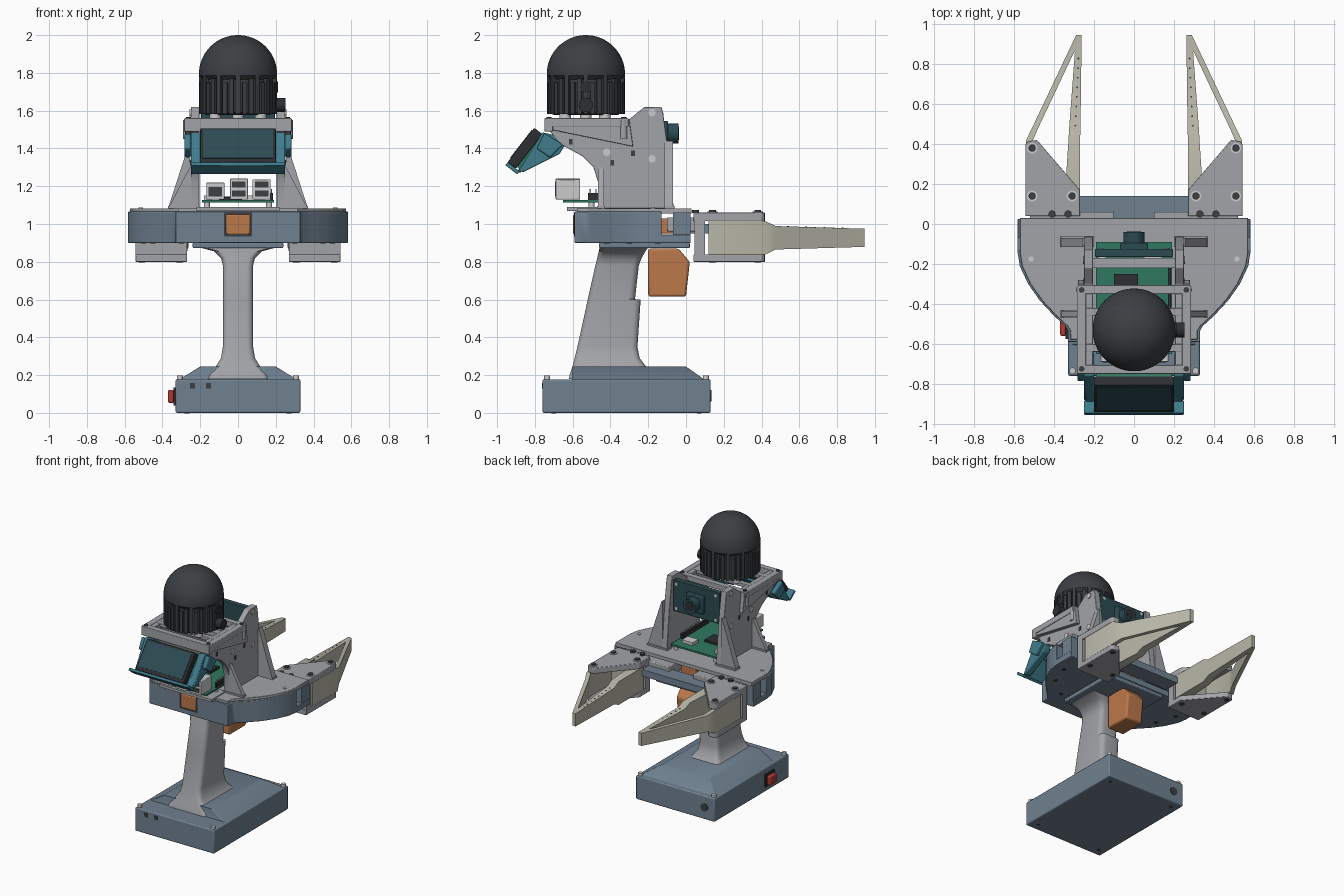
import bpy, bmesh, math
from mathutils import Matrix, Vector

if "Cube" in bpy.data.objects:
    bpy.data.objects.remove(bpy.data.objects["Cube"])

COL = dict(slate=(.16, .22, .28), grey=(.36, .37, .39), beige=(.49, .48, .40), orange=(.50, .19, .07),
           black=(.025, .028, .032), dark=(.045, .05, .055), teal=(.05, .20, .26), deep=(.025, .07, .085),
           green=(.03, .19, .12), red=(.45, .04, .03), metal=(.55, .55, .55))
MAT = {}
for k, c in COL.items():
    MAT[k] = bpy.data.materials.new(k)
    MAT[k].diffuse_color = (*c, 1)


def finish(name, bm, mat, mirror=False, bevel=0):
    bmesh.ops.recalc_face_normals(bm, faces=bm.faces)
    me = bpy.data.meshes.new(name)
    bm.to_mesh(me)
    bm.free()
    me.polygons.foreach_set("use_smooth", [True] * len(me.polygons))
    me.set_sharp_from_angle(angle=math.radians(32))
    me.materials.append(MAT[mat])
    ob = bpy.data.objects.new(name, me)
    bpy.context.collection.objects.link(ob)
    if bevel:
        b = ob.modifiers.new("bevel", 'BEVEL')
        b.width, b.segments, b.limit_method = bevel, 2, 'ANGLE'
    if mirror:
        m = ob.modifiers.new("mirror", 'MIRROR')
        m.use_mirror_merge = False
    return ob


def add_box(bm, x0, x1, y0, y1, z0, z1, mtx=Matrix()):
    t = Matrix.Translation(((x0 + x1) / 2, (y0 + y1) / 2, (z0 + z1) / 2))
    bmesh.ops.create_cube(bm, size=1, matrix=mtx @ t @ Matrix.Diagonal((x1 - x0, y1 - y0, z1 - z0, 1)))


def boxes(name, items, mat, mirror=False, bevel=0, mtx=Matrix()):
    bm = bmesh.new()
    for b in items:
        add_box(bm, *b, mtx)
    return finish(name, bm, mat, mirror, bevel)


def cyls(name, centres, r, h, mat, axis='z', mirror=False, seg=24):
    rot = {'z': Matrix(), 'x': Matrix.Rotation(math.pi / 2, 4, 'Y'), 'y': Matrix.Rotation(math.pi / 2, 4, 'X')}[axis]
    bm = bmesh.new()
    for c in centres:
        bmesh.ops.create_cone(bm, cap_ends=True, segments=seg, radius1=r, radius2=r, depth=h,
                              matrix=Matrix.Translation(c) @ rot)
    return finish(name, bm, mat, mirror)


def loft(name, rings, mat, mirror=False, bevel=0):
    bm = bmesh.new()
    vs = [[bm.verts.new(p) for p in r] for r in rings]
    for a, b in zip(vs, vs[1:]):
        for i in range(len(a)):
            j = (i + 1) % len(a)
            bm.faces.new((a[i], a[j], b[j], b[i]))
    bm.faces.new(vs[0])
    bm.faces.new(vs[-1])
    return finish(name, bm, mat, mirror, bevel)


def prism(name, pts, axis, lo, hi, mat, mirror=False, bevel=0):
    put = {'x': lambda p, d: (d, *p), 'y': lambda p, d: (p[0], d, p[1]), 'z': lambda p, d: (*p, d)}[axis]
    return loft(name, [[put(p, d) for p in pts] for d in (lo, hi)], mat, mirror, bevel)


def rring(z, y0, y1, hx, r):
    out = []
    for cx, cy, a in ((hx - r, y1 - r, 0), (r - hx, y1 - r, 90), (r - hx, y0 + r, 180), (hx - r, y0 + r, 270)):
        for i in range(6):
            t = math.radians(a + 18 * i)
            out.append((cx + r * math.cos(t), cy + r * math.sin(t), z))
    return out


# Battery base
boxes("base_box", [(-.33, .33, -.76, .13, 0, .178)], 'slate', bevel=.008)
loft("base_raised_lid", [rring(.175, -.605, .1, .315, .01), rring(.245, -.6, 0, .2, .01)], 'slate')
cyls("base_corner_screw", [(.308, -.735, .185), (.308, .105, .185)], .016, .025, 'metal', mirror=True)
boxes("switch_frame", [(-.342, -.325, -.575, -.465, .04, .135)], 'black')
boxes("switch_rocker", [(-.37, -.34, -.56, -.48, .052, .122)], 'red', bevel=.008)
cyls("charge_port", [(-.245, .128, .09)], .03, .012, 'dark', 'y')
boxes("base_front_slots", [(x - .013, x + .013, -.763, -.75, .13, .158) for x in (-.24, -.157)], 'dark')
cyls("base_bottom_screw", [(.27, -.7, .002), (.27, .07, .002)], .012, .008, 'dark', mirror=True)

# Handle
sec = ((.18, -.62, -.17, .165), (.205, -.615, -.185, .155), (.25, -.60, -.215, .115), (.29, -.59, -.245, .09),
       (.35, -.575, -.257, .08), (.6, -.52, -.24, .08), (.602, -.52, -.27, .08), (.78, -.48, -.25, .08),
       (.82, -.47, -.235, .09), (.855, -.462, -.215, .125), (.875, -.458, -.2, .2))
loft("handle", [rring(*s, .035) for s in sec], 'grey')
prism("trigger", [(-.2, .615), (0, .615), (.02, .8), (-.04, .87), (-.2, .87)], 'x', -.07, .07, 'orange', bevel=.012)
boxes("trigger_slide", [(-.065, .065, -.597, -.5, .945, 1.05), (-.06, .06, -.2, -.02, .95, 1.03)], 'orange', bevel=.006)
boxes("slide_window", [(-.075, .075, -.593, -.55, .935, 1.06)], 'dark')


# Gripper housing
def outline(inset, back):
    half = [(.583, back), (.583, -.14), (.572, -.21), (.53, -.3), (.47, -.385), (.4, -.46), (.345, -.51), (.33, -.535), (.33, -.59)]
    half = [(x - inset, max(y, -.59 + inset)) for x, y in half]
    return half + [(-x, y) for x, y in reversed(half)]


prism("housing_wall", outline(0, -.13), 'z', .9, 1.065, 'slate', bevel=.004)
prism("housing_floor", outline(0, .025), 'z', .9, .945, 'slate', bevel=.004)
prism("top_plate", outline(.012, .03), 'z', 1.055, 1.083, 'grey', bevel=.003)
boxes("housing_end_block", [(.5, .58, -.07, .025, .94, 1.06)], 'slate', mirror=True)
prism("bottom_flange", [(.24, -.46), (.24, .02), (-.24, .02), (-.24, -.46)], 'z', .872, .902, 'slate', bevel=.006)
boxes("linear_rail", [(-.27, .27, .02, .14, .95, 1.0)], 'slate')
boxes("rail_carriage", [(.1, .52, -.1, .06, .96, 1.035)], 'grey', mirror=True, bevel=.006)
cyls("plate_screw", [(.515, -.175, 1.083)], .013, .01, 'metal', mirror=True)
cyls("floor_screw", [(.5, -.15, .9), (.3, -.42, .9), (.45, -.3, .9)], .014, .008, 'dark', mirror=True)

# Finger mounts
plan = [(.27, .04), (.27, .17), (.485, .42), (.53, .415), (.543, .4), (.543, .04)]
for nm, z0, z1 in (("upper", 1.015, 1.06), ("lower", .8, .838)):
    prism(f"finger_mount_{nm}", plan, 'z', z0, z1, 'grey', mirror=True, bevel=.004)
boxes("finger_mount_wall", [(.27, .543, .045, .1, .81, 1.05)], 'grey', mirror=True)
holes = [(.51, .38), (.51, .14), (.31, .14)]
cyls("mount_washer", [(x, y, 1.06) for x, y in holes], .027, .01, 'metal', mirror=True)
cyls("mount_bolt", [(x, y, 1.065) for x, y in holes + [(.33, .05), (.41, .05)]], .018, .016, 'dark', mirror=True)
cyls("mount_bolt_under", [(x, y, .8) for x, y in holes], .018, .01, 'dark', mirror=True)

# Hollow flexible fingers: triangular frames that thin out towards the tip
outer = [(.27, .12), (.54, .12), (.54, .42), (.513, .475), (.29, .945), (.262, .945), (.268, .475), (.27, .42)]
inner = [(.345, .16), (.51, .16), (.51, .41), (.482, .475), (.3, .86), (.296, .86), (.325, .475), (.328, .42)]


def half_height(y):
    return .088 if y <= .42 else .062 - .014 * max(0, y - .475) / .47


bm = bmesh.new()
loops = [[bm.verts.new((x, y, .927 + s * half_height(y))) for x, y in lp]
         for lp, s in ((outer, 1), (inner, 1), (inner, -1), (outer, -1))]
for k in range(4):
    a, b = loops[k], loops[(k + 1) % 4]
    for i in range(8):
        j = (i + 1) % 8
        bm.faces.new((a[i], a[j], b[j], b[i]))
finish("gripper_finger", bm, 'beige', True)
cyls("finger_dots", [(.278 + .024 * (1 - t / 11), .3 + .048 * t, .925 + half_height(.3 + .048 * t) + .001)
                     for t in range(4, 12)], .005, .006, 'dark', mirror=True, seg=8)

# Sensor tower
cheek = [(-.065, 1.083), (-.09, 1.35), (-.12, 1.58), (-.13, 1.62), (-.22, 1.62), (-.3, 1.555), (-.73, 1.555), (-.73, 1.5),
         (-.66, 1.42), (-.55, 1.36), (-.49, 1.3), (-.465, 1.22), (-.465, 1.083)]
prism("tower_cheek", cheek, 'x', .205, .25, 'grey', mirror=True, bevel=.003)
boxes("tower_foot", [(.2, .37, -.115, -.06, 1.08, 1.095), (.2, .37, -.47, -.43, 1.08, 1.095)], 'grey', mirror=True)
for nm, y0, y1, top in (("rear", -.115, -.07, 1.44), ("front", -.465, -.435, 1.3)):
    prism(f"tower_gusset_{nm}", [(.245, 1.083), (.37, 1.083), (.255, top), (.245, top)], 'y', y0, y1, 'grey', mirror=True)
cyls("cheek_bolt", [(.25, -.18, 1.59), (.25, -.18, 1.345), (.25, -.42, 1.38)], .02, .012, 'metal', 'x', mirror=True)
boxes("cheek_slot", [(.249, .253, y, y + .02, z, z + .03) for y, z in ((-.4, 1.31), (-.29, 1.36), (-.62, 1.42))], 'dark', mirror=True)
boxes("cheek_tie", [(-.21, .21, -.22, -.17, 1.34, 1.37)], 'grey')
prism("platform_bracket", [(-.74, 1.555), (-.3, 1.555), (-.28, 1.41), (-.72, 1.5)], 'x', .25, .28, 'grey', mirror=True, bevel=.003)
boxes("platform_frame", [(-.285, .285, -.75, -.705, 1.49, 1.56), (-.285, .285, -.35, -.305, 1.52, 1.56),
                         (-.285, -.24, -.75, -.305, 1.515, 1.56), (.24, .285, -.75, -.305, 1.515, 1.56),
                         (-.25, .25, -.64, -.6, 1.53, 1.557), (-.25, .25, -.46, -.42, 1.53, 1.557)], 'grey', bevel=.004)
cyls("platform_screw", [(.262, -.725, 1.56), (.262, -.33, 1.56)], .014, .012, 'dark', mirror=True)
cyls("platform_post", [(.23, -.33, 1.5), (.27, -.33, 1.5)], .02, .1, 'grey', mirror=True)

# Domed scanner
prof = [(0, 1.577), (.17, 1.577), (.188, 1.59), (.188, 1.765), (.207, 1.785)]
prof += [(.207 * math.cos(t), 1.793 + .207 * math.sin(t)) for t in (math.pi / 2 * i / 16 for i in range(16))] + [(0, 2.0)]
bm = bmesh.new()
vs = [bm.verts.new((r, -.53, z)) for r, z in prof]
es = [bm.edges.new(p) for p in zip(vs, vs[1:])]
bmesh.ops.spin(bm, geom=vs + es, cent=(0, -.53, 0), axis=(0, 0, 1), angle=2 * math.pi, steps=64)
bmesh.ops.remove_doubles(bm, verts=bm.verts, dist=1e-4)
finish("scanner_dome", bm, 'dark')
bm = bmesh.new()
for i in range(36):
    m = Matrix.Translation((0, -.53, 0)) @ Matrix.Rotation(math.tau * i / 36, 4, 'Z')
    add_box(bm, .18, .207, -.012, .012, 1.583, (1.785, 1.75, 1.77)[i % 3], m)
finish("scanner_fins", bm, 'dark')
cyls("scanner_foot", [(.12, -.64, 1.567), (.12, -.43, 1.567), (0, -.53, 1.567)], .03, .03, 'metal', mirror=True)
cyls("scanner_connector", [(.222, -.53, 1.63)], .038, .06, 'black', 'x')
cyls("scanner_plug", [(.2, -.53, 1.725)], .03, .025, 'black', 'x')

# Tilted screen and its cradle
tilt = Matrix.Translation((0, -.85, 1.4)) @ Matrix.Rotation(-.66, 4, 'X')
boxes("screen_case", [(-.2, .2, -.03, .025, -.115, .115)], 'black', bevel=.006, mtx=tilt)
boxes("screen_glass", [(-.185, .185, -.034, -.028, -.09, .1)], 'deep', mtx=tilt)
boxes("screen_board", [(-.19, .19, .025, .04, -.105, .11)], 'green', mtx=tilt)
boxes("cradle_back", [(-.24, .24, .04, .058, -.12, .03), (-.25, .25, -.03, .05, -.135, -.115)], 'teal', bevel=.004, mtx=tilt)
prism("cradle_arm", [(-.885, 1.28), (-.86, 1.275), (-.67, 1.37), (-.64, 1.42), (-.69, 1.47), (-.76, 1.485), (-.8, 1.42)],
      'x', .2, .25, 'teal', mirror=True, bevel=.006)
prism("cradle_ear", [(-.79, 1.4), (-.72, 1.35), (-.65, 1.42), (-.75, 1.48)], 'x', .25, .283, 'teal', mirror=True, bevel=.008)

# Rear camera
boxes("camera_plate", [(-.195, .195, -.165, -.125, 1.365, 1.6)], 'deep', bevel=.004)
boxes("camera_block", [(-.07, .07, -.13, -.095, 1.415, 1.545)], 'deep', bevel=.006)
cyls("camera_lens", [(0, -.075, 1.48)], .053, .07, 'deep', 'y', seg=32)
cyls("camera_glass", [(0, -.04, 1.48)], .036, .006, 'black', 'y', seg=32)
cyls("camera_screw", [(.165, -.125, 1.39), (.165, -.125, 1.575)], .012, .012, 'metal', 'y', mirror=True)

# Computer board
boxes("circuit_board", [(-.19, .19, -.65, -.09, 1.115, 1.128)], 'green')
cyls("board_standoff", [(.165, -.12, 1.1), (.165, -.5, 1.1)], .016, .04, 'metal', mirror=True)
boxes("board_tray", [(-.22, .22, -.63, -.46, 1.07, 1.09)], 'grey')
boxes("board_ports", [(x - .048, x + .048, -.69, -.56, 1.13, z) for x, z in ((-.12, 1.22), (.005, 1.24), (.125, 1.235))], 'metal', bevel=.004)
boxes("port_openings", [(x - .036, x + .036, -.693, -.68, z, z + .032) for x in (.005, .125) for z in (1.145, 1.192)]
      + [(-.155, -.085, -.693, -.68, 1.145, 1.195)], 'dark')
boxes("board_chips", [(-.1, .02, -.36, -.25, 1.125, 1.145), (-.08, -.02, -.48, -.42, 1.125, 1.14),
                      (.17, .185, -.52, -.2, 1.125, 1.165)], 'black')
boxes("board_sockets", [(.05, .14, -.22, -.15, 1.125, 1.15), (-.18, -.14, -.2, -.14, 1.125, 1.15)], 'metal')
boxes("board_pins", [(.174, .18, -.51 + .03 * i, -.504 + .03 * i, 1.16, 1.185) for i in range(10)], 'metal')

for m in bpy.data.materials:
    if m.users and not m.is_grease_pencil:
        m.use_nodes = True
        m.node_tree.nodes["Principled BSDF"].inputs["Base Color"].default_value = m.diffuse_color
